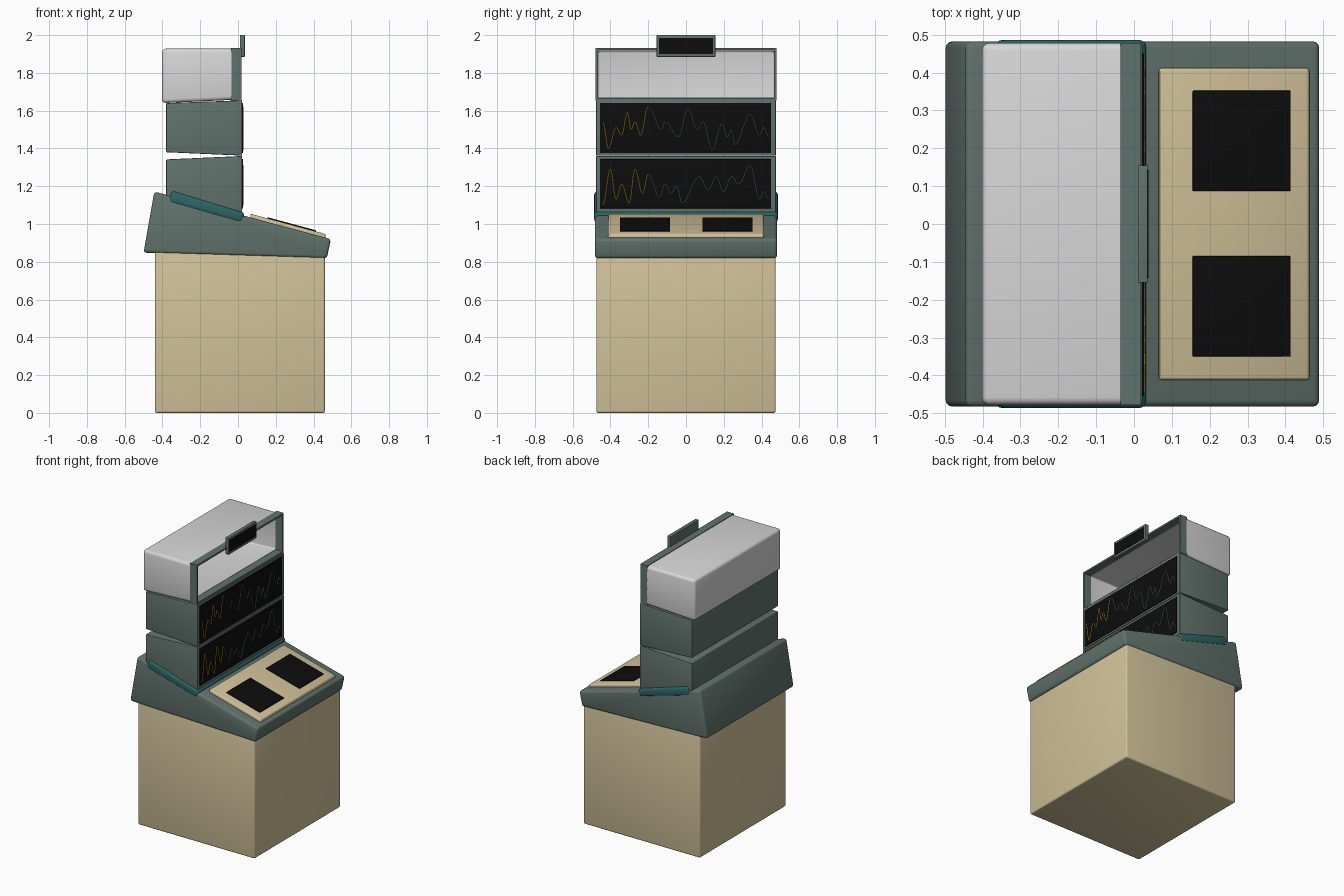
import bpy, bmesh, math

cube = bpy.data.objects.get("Cube")
if cube:
    bpy.data.objects.remove(cube, do_unlink=True)


def material(name, rgb):
    mat = bpy.data.materials.new(name)
    mat.use_nodes = True
    mat.diffuse_color = (*rgb, 1)
    mat.node_tree.nodes["Principled BSDF"].inputs["Base Color"].default_value = (*rgb, 1)
    return mat


beige = material("beige", (0.64, 0.54, 0.32))
green = material("grey green", (0.12, 0.17, 0.15))
teal = material("dark teal", (0.025, 0.13, 0.13))
white = material("off white", (0.68, 0.68, 0.68))
black = material("screen black", (0.004, 0.004, 0.004))
amber = material("amber", (0.5, 0.32, 0.03))


def finish(obj):
    """Apply modifiers and smooth the rounded edges."""
    bpy.ops.object.select_all(action='DESELECT')
    obj.select_set(True)
    bpy.context.view_layer.objects.active = obj
    bpy.ops.object.convert(target='MESH')
    bpy.ops.object.shade_smooth_by_angle(angle=math.radians(35))
    return bpy.context.object


def prism(name, profile, y0, y1, mat, bevel=0.0, open_front=False, open_back=False, wall=0.0):
    """Extrude an x-z profile from y0 to y1, with optional rounding and hollowing."""
    bm = bmesh.new()
    base = bm.faces.new([bm.verts.new((x, y0, z)) for x, z in profile])
    ext = bmesh.ops.extrude_face_region(bm, geom=[base])
    for v in ext["geom"]:
        if isinstance(v, bmesh.types.BMVert):
            v.co.y = y1
    bmesh.ops.recalc_face_normals(bm, faces=bm.faces)
    bm.normal_update()
    gone = [f for f in bm.faces if (open_front and f.normal.x > 0.9)
            or (open_back and f.normal.x < -0.9)]
    bmesh.ops.delete(bm, geom=gone, context='FACES')
    if bevel:
        edges = [e for e in bm.edges if len(e.link_faces) == 2]
        bmesh.ops.bevel(bm, geom=edges, offset=bevel, segments=3, profile=0.5,
                        affect='EDGES', clamp_overlap=True)
    mesh = bpy.data.meshes.new(name)
    bm.to_mesh(mesh)
    bm.free()
    mesh.materials.append(mat)
    obj = bpy.data.objects.new(name, mesh)
    bpy.context.collection.objects.link(obj)
    if wall:
        solid = obj.modifiers.new("wall", 'SOLIDIFY')
        solid.thickness = wall
        solid.offset = -1
    return finish(obj)


def rect(x0, x1, z0, z1):
    return [(x0, z0), (x1, z0), (x1, z1), (x0, z1)]


def slope(x):
    return 1.05 - 0.27 * x


def sloped(x0, x1, low, high):
    """Profile of a slab lying on the sloping desk top."""
    return [(x0, slope(x0) + low), (x1, slope(x1) + low),
            (x1, slope(x1) + high), (x0, slope(x0) + high)]


# Pedestal and sloping desk
prism("pedestal", rect(-0.44, 0.46, 0, 0.86), -0.475, 0.475, beige, 0.01)
prism("desk", [(-0.5, 0.848), (0.47, 0.818), (0.492, 0.92), (-0.37, 1.152), (-0.443, 1.172)],
      -0.482, 0.482, green, 0.016)

# Control panel with two pads
prism("control_panel", sloped(0.065, 0.463, -0.01, 0.022), -0.412, 0.412, beige, 0.008)
for side, y0, y1 in (("right", -0.35, -0.085), ("left", 0.087, 0.352)):
    prism(side + "_pad", sloped(0.155, 0.414, 0.02, 0.028), y0, y1, black, 0.002)

# Rounded collar under the display stack
prism("collar", [(-0.372, 1.115), (0.022, 1.003), (0.036, 1.06), (-0.35, 1.178)],
      -0.486, 0.486, teal, 0.018)

# Two wedge-gapped display modules
prism("lower_module", [(-0.38, 1.06), (0.022, 1.02), (0.022, 1.36), (-0.38, 1.342)],
      -0.476, 0.476, green, 0.004)
prism("upper_module", [(-0.38, 1.38), (0.022, 1.362), (0.022, 1.655), (-0.38, 1.64)],
      -0.476, 0.476, green, 0.004)

lower_wave = [(-44, 110), (-40, 129), (-37, 113), (-34, 121), (-30, 111), (-27, 129),
              (-23, 116), (-20, 126), (-14, 114), (-11, 121), (-8, 116), (-5, 120),
              (-2, 111), (7, 125), (12, 118), (16, 125), (20, 117), (24, 125),
              (28, 121), (34, 131), (39, 113), (41, 117), (44, 113)]
upper_wave = [(-44, 154), (-41, 140), (-37, 151), (-34, 147), (-31, 159), (-29, 150),
              (-27, 154), (-24, 147), (-20, 162), (-13, 150), (-11, 154), (-4, 146),
              (1, 161), (6, 150), (9, 154), (14, 139), (19, 153), (22, 146),
              (24, 150), (26, 142), (34, 158), (39, 147), (41, 151), (44, 146)]


def trace(name, peaks):
    """Thin wavy line through the peaks, amber at the start."""
    points = []
    for (ya, za), (yb, zb) in zip(peaks, peaks[1:]):
        for i in range(8):
            t = i / 8
            s = (1 - math.cos(math.pi * t)) / 2
            points.append((ya + (yb - ya) * t, za + (zb - za) * s))
    points.append(peaks[-1])
    curve = bpy.data.curves.new(name, 'CURVE')
    curve.dimensions = '3D'
    curve.bevel_depth = 0.003
    curve.bevel_resolution = 0
    spline = curve.splines.new('POLY')
    spline.points.add(len(points) - 1)
    for p, (y, z) in zip(spline.points, points):
        p.co = (0.027, y / 100, z / 100, 1)
    obj = bpy.data.objects.new(name, curve)
    bpy.context.collection.objects.link(obj)
    mesh = finish(obj).data
    mesh.materials.clear()
    mesh.materials.append(green)
    mesh.materials.append(amber)
    for face in mesh.polygons:
        face.material_index = int(face.center.y < -0.2)


# Screens and their traces
for name, z0, z1, wave in (("lower", 1.083, 1.343, lower_wave), ("upper", 1.375, 1.64, upper_wave)):
    prism(name + "_screen", rect(0.02, 0.027, z0, z1), -0.455, 0.45, black, 0.002)
    trace(name + "_trace", wave)

# Hollow hood with its front frame
prism("hood", [(-0.402, 1.64), (-0.034, 1.657), (-0.034, 1.928), (-0.402, 1.928)],
      -0.478, 0.478, white, 0.02, open_front=True, wall=0.012)
prism("hood_frame", rect(-0.036, 0.018, 1.655, 1.932), -0.478, 0.478, green,
      open_front=True, open_back=True, wall=0.017)

# Small sign on top of the frame
prism("sign", rect(0.01, 0.036, 1.885, 2.0), -0.155, 0.155, green, 0.002)
prism("sign_face", rect(0.034, 0.038, 1.901, 1.985), -0.143, 0.143, black)
